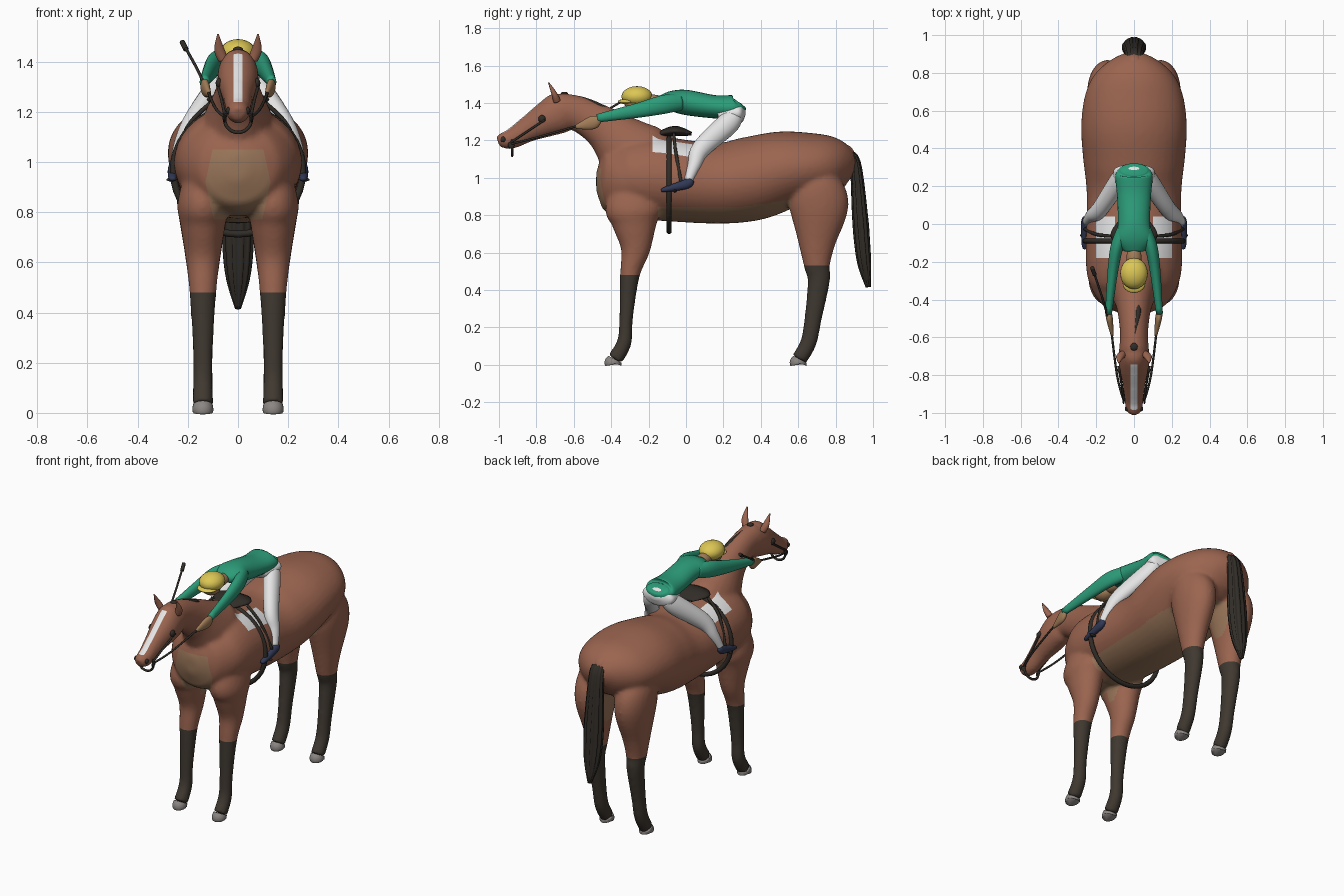
import bpy, bmesh, math
from mathutils import Vector

cube = bpy.data.objects.get("Cube")
if cube:
    bpy.data.objects.remove(cube, do_unlink=True)


def material(name, *rgb):
    mat = bpy.data.materials.new(name)
    mat.use_nodes = True
    mat.diffuse_color = (*rgb, 1)
    mat.node_tree.nodes["Principled BSDF"].inputs["Base Color"].default_value = (*rgb, 1)
    return mat


COAT = material("chestnut coat", .33, .13, .08)
TAN = material("tan underside", .32, .18, .1)
SOCK = material("dark sock", .05, .04, .03)
HOOF = material("grey hoof", .26, .24, .23)
DARK = material("black brown hair and leather", .03, .025, .02)
GREEN = material("green silk", .025, .33, .19)
YELLOW = material("yellow cap", .72, .57, .09)
WHITE = material("white cloth", .78, .78, .78)
NAVY = material("navy boot", .03, .04, .09)
SKIN = material("skin", .37, .21, .1)


def spline(points, steps):
    """Smooth path through points of any dimension."""
    points = [Vector(point) for point in points]
    points = [points[0]] + points + [points[-1]]
    path = []
    for before, start, end, after in zip(points, points[1:], points[2:], points[3:]):
        for step in range(steps):
            t = step / steps
            path.append(start + .5 * t * (end - before + t * (2 * before - 5 * start + 4 * end - after
                                                             + t * (3 * (start - end) + after - before))))
    return path + [points[-1]]


def add_loft(bm, sections, sides=24, steps=5, ridges=0):
    """Skin elliptical rings (x, y, z, half width, half depth)."""
    path = spline(sections, steps)
    centres = [Vector(section[:3]) for section in path]
    rings = []
    for i, (centre, section) in enumerate(zip(centres, path)):
        tangent = (centres[min(i + 1, len(path) - 1)] - centres[max(i - 1, 0)]).normalized()
        across = (Vector((1, 0, 0)) - tangent * tangent.x).normalized()
        along = tangent.cross(across)
        ring = []
        for k in range(sides):
            angle = math.tau * k / sides
            groove = .8 if ridges and k % ridges == 0 else 1
            offset = across * section[3] * math.cos(angle) + along * section[4] * math.sin(angle)
            ring.append(bm.verts.new(centre + groove * offset))
        rings.append(ring)
    for ring, following in zip(rings, rings[1:]):
        for k in range(sides):
            bm.faces.new((ring[k - 1], ring[k], following[k], following[k - 1]))
    bm.faces.new(rings[0])
    bm.faces.new(rings[-1])


def finish(name, bm, *materials):
    bmesh.ops.recalc_face_normals(bm, faces=bm.faces)
    mesh = bpy.data.meshes.new(name)
    bm.to_mesh(mesh)
    bm.free()
    for mat in materials:
        mesh.materials.append(mat)
    mesh.shade_smooth()
    part = bpy.data.objects.new(name, mesh)
    bpy.context.collection.objects.link(part)
    return part


def loft(name, mat, sections, **options):
    bm = bmesh.new()
    add_loft(bm, sections, **options)
    finish(name, bm, mat)


def centred(sections):
    return [(0, *section) for section in sections]


def mirrored(sections, side):
    return [(side * section[0], *section[1:]) for section in sections]


def pair(name, mat, sections):
    for side, tag in ((1, "left"), (-1, "right")):
        loft(f"{name}_{tag}", mat, mirrored(sections, side))


def strap(name, mat, points, radius):
    """Round strap of constant thickness."""
    loft(name, mat, [(*point, radius, radius) for point in points], sides=10)


def strap_pair(name, mat, points, radius):
    for side, tag in ((1, "left"), (-1, "right")):
        strap(f"{name}_{tag}", mat, mirrored(points, side), radius)


def hoop(name, mat, centre, rx, rz, radius):
    """Upright ring, made as an ellipse of small sections."""
    bm = bmesh.new()
    count, sides = 40, 10
    rings = []
    for i in range(count):
        turn = math.tau * i / count
        out = Vector((math.cos(turn), 0, math.sin(turn)))
        middle = Vector(centre) + Vector((rx * out.x, 0, rz * out.z))
        angles = [math.tau * k / sides for k in range(sides)]
        rings.append([bm.verts.new(middle + radius * (out * math.cos(a) + Vector((0, math.sin(a), 0))))
                      for a in angles])
    for i in range(count):
        for k in range(sides):
            bm.faces.new((rings[i - 1][k - 1], rings[i - 1][k], rings[i][k], rings[i][k - 1]))
    finish(name, bm, mat)


def ball(name, mat, centre, size):
    bm = bmesh.new()
    bmesh.ops.create_uvsphere(bm, u_segments=20, v_segments=12, radius=1)
    bmesh.ops.scale(bm, vec=size, verts=bm.verts)
    bmesh.ops.translate(bm, vec=centre, verts=bm.verts)
    finish(name, bm, mat)


def ball_pair(name, mat, centre, size):
    for side, tag in ((1, "left"), (-1, "right")):
        ball(f"{name}_{tag}", mat, (side * centre[0], *centre[1:]), size)


# Horse body: trunk, neck, head and legs fused into one skin
bm = bmesh.new()
trunk = [(-.48, .98, .04, .05), (-.455, .98, .12, .12), (-.42, .98, .175, .17), (-.33, .985, .23, .2),
         (-.2, 1, .255, .225), (.15, .97, .25, .215), (.35, .995, .27, .225), (.52, 1.04, .28, .21),
         (.68, 1.06, .26, .18), (.79, 1.06, .21, .155), (.865, 1.05, .125, .105), (.9, 1.04, .04, .04)]
neck = [(-.13, 1.05, .12, .17), (-.27, 1.12, .15, .19), (-.43, 1.26, .095, .12), (-.57, 1.34, .075, .095),
        (-.67, 1.355, .08, .1)]
head = [(-.62, 1.37, .06, .07), (-.67, 1.35, .08, .11), (-.75, 1.31, .08, .095), (-.845, 1.26, .06, .07),
        (-.93, 1.21, .05, .055), (-.975, 1.2, .045, .045), (-1.005, 1.19, .03, .03)]
add_loft(bm, centred(trunk), sides=40)
add_loft(bm, centred(neck))
add_loft(bm, centred(head))
LEG_X = .14
fore = [(-.27, 1.06, .04, .06), (-.28, .85, .1, .15), (-.275, .75, .09, .12), (-.27, .62, .07, .08),
        (-.3, .48, .054, .053), (-.32, .25, .04, .037), (-.33, .12, .04, .04), (-.38, .03, .042, .043)]
hind = [(.67, 1.08, .05, .07), (.69, .98, .1, .13), (.71, .85, .105, .16), (.7, .65, .075, .1),
        (.7, .53, .058, .07), (.71, .45, .05, .06), (.68, .25, .04, .047), (.655, .12, .04, .044),
        (.605, .03, .042, .043)]
for side in (-1, 1):
    for leg in (fore, hind):
        add_loft(bm, [(side * LEG_X, *section) for section in leg])
form = finish("body form", bm)
fuse = form.modifiers.new("fuse", "REMESH")
fuse.mode = "VOXEL"
fuse.voxel_size = .011
form.modifiers.new("soften", "SMOOTH").iterations = 10
fused = bpy.data.meshes.new_from_object(form.evaluated_get(bpy.context.evaluated_depsgraph_get()))
bpy.data.objects.remove(form, do_unlink=True)
bm = bmesh.new()
bm.from_mesh(fused)

# Cut clean colour borders, then colour the faces by place
FORE_SOCK, HIND_SOCK, BELLY_TOP, CLOTH_EDGE = .48, .53, .845, 1.11
cuts = [((0, 0, z), (0, 0, 1)) for z in (FORE_SOCK, HIND_SOCK, .77, BELLY_TOP, 1.05, CLOTH_EDGE, 1.24)]
cuts += [((0, y, 0), (0, 1, 0)) for y in (-.745, -.3, -.18, -.15, .04)]
for side in (-1, 1):
    cuts += [((side * x, 0, 0), (1, 0, 0)) for x in (.018, .1, .2)]
    cuts += [((side * .13, 0, .92), (side, 0, slope)) for slope in (.22, -.22)]
for point, normal in cuts:
    bmesh.ops.bisect_plane(bm, geom=bm.verts[:] + bm.edges[:] + bm.faces[:],
                           plane_co=Vector(point), plane_no=Vector(normal).normalized())
for face in bm.faces:
    x, y, z = face.calc_center_median()
    x = abs(x)
    belly = -.15 < y < .56 and .7 < z < BELLY_TOP + max(0, y - .3) * .15
    chest = y < -.3 and x < .13 - .22 * abs(z - .92) and .77 < z < 1.05
    between_legs = x < .06 and -.3 < y < .85 and .7 < z < .9
    blaze = x < .018 and y < -.745 and z > 1.24 and face.normal.z > 0
    saddle_cloth = -.18 < y < .04 and z > CLOTH_EDGE and .1 < x < .2
    if z < (FORE_SOCK if y < .2 else HIND_SOCK):
        face.material_index = 2
    elif belly or chest or between_legs:
        face.material_index = 1
    elif blaze or saddle_cloth:
        face.material_index = 3
finish("horse_body", bm, COAT, TAN, SOCK, WHITE)

# Hooves and face
for part, y in (("front", -.39), ("hind", .6)):
    pair(part + "_hoof", HOOF, [(LEG_X, y, 0, .038, .04), (LEG_X, y, .01, .042, .046),
                                (LEG_X, y + .01, .03, .04, .04)])
pair("ear", COAT, [(.06, -.69, 1.41, .02, .02), (.075, -.705, 1.45, .02, .015), (.08, -.735, 1.51, .003, .003)])
ball_pair("eye", DARK, (.075, -.77, 1.315), (.014, .02, .02))
ball_pair("nostril", DARK, (.037, -.977, 1.205), (.012, .015, .015))

# Bridle
strap_pair("rein", DARK, [(.053, -.94, 1.18), (.09, -.8, 1.215), (.125, -.52, 1.295)], .006)
strap_pair("cheek_strap", DARK, [(.053, -.935, 1.19), (.066, -.845, 1.25), (.083, -.755, 1.31)], .006)
ball_pair("bit_ring", DARK, (.055, -.935, 1.175), (.006, .018, .018))
hoop("noseband", DARK, (0, -.93, 1.17), .053, .052, .007)

# Mane and tail
loft("mane", DARK, [(0, -.62, 1.435, .006, .008), (.01, -.55, 1.418, .008, .015), (.02, -.45, 1.38, .017, .013),
                    (0, -.36, 1.32, .005, .008)], sides=10)
ball("forelock", DARK, (0, -.65, 1.45), (.02, .02, .01))
loft("tail_root", COAT, centred([(.8, 1.14, .055, .04), (.86, 1.14, .045, .034), (.905, 1.07, .02, .015)]))
loft("tail", DARK, centred([(.865, 1.135, .045, .015), (.905, 1.08, .05, .03), (.93, .8, .064, .043),
                            (.942, .65, .062, .043), (.955, .53, .047, .036), (.975, .415, .012, .014)]),
     sides=48, ridges=4)

# Saddle, girth and stirrups
loft("saddle", DARK, centred([(-.155, 1.23, .05, .012), (-.06, 1.25, .125, .028), (.03, 1.235, .07, .01)]))
hoop("girth", DARK, (0, -.09, .965), .258, .252, .014)
strap_pair("stirrup_leather", DARK, [(.11, -.065, 1.235), (.2, -.055, 1.14), (.262, -.025, .97)], .009)
ball_pair("stirrup_tread", DARK, (.262, -.06, .93), (.024, .01, .008))

# Rider limbs
pair("rider_leg", WHITE, [(.05, .265, 1.335, .05, .045), (.085, .22, 1.285, .05, .06), (.18, .08, 1.155, .042, .05),
                          (.222, .045, 1.07, .034, .036), (.253, .012, .985, .02, .022)])
pair("boot", NAVY, [(.257, .025, .99, .017, .018), (.26, .005, .968, .02, .026), (.26, -.1, .94, .018, .016),
                    (.26, -.132, .932, .01, .008)])
pair("sleeve", GREEN, [(.055, -.03, 1.405, .035, .045), (.09, -.12, 1.392, .034, .05), (.112, -.25, 1.362, .028, .04),
                       (.135, -.475, 1.318, .018, .022)])
pair("hand", SKIN, [(.135, -.46, 1.318, .014, .016), (.13, -.5, 1.295, .018, .036), (.115, -.59, 1.272, .008, .01)])

# Rider trunk, head, cap and whip
loft("silk_shirt", GREEN, centred([(.288, 1.4, .07, .035), (.26, 1.378, .098, .064), (.15, 1.38, .09, .062),
                                   (0, 1.403, .085, .067), (-.08, 1.412, .1, .053), (-.145, 1.41, .05, .026)]))
loft("breeches_seat", WHITE, centred([(.17, 1.335, .08, .04), (.25, 1.343, .107, .056), (.295, 1.35, .1, .052),
                                      (.318, 1.352, .03, .014)]))
ball("rider_neck", SKIN, (0, -.18, 1.41), (.04, .07, .035))
ball("rider_face", SKIN, (0, -.27, 1.4), (.054, .06, .045))
ball("cap", YELLOW, (0, -.262, 1.435), (.073, .083, .055))
ball("cap_peak", YELLOW, (0, -.315, 1.408), (.06, .05, .014))
strap("whip", DARK, [(-.125, -.54, 1.29), (-.165, -.4, 1.375), (-.215, -.25, 1.465)], .006)
strap("whip_flap", DARK, [(-.208, -.27, 1.45), (-.222, -.23, 1.478)], .011)
